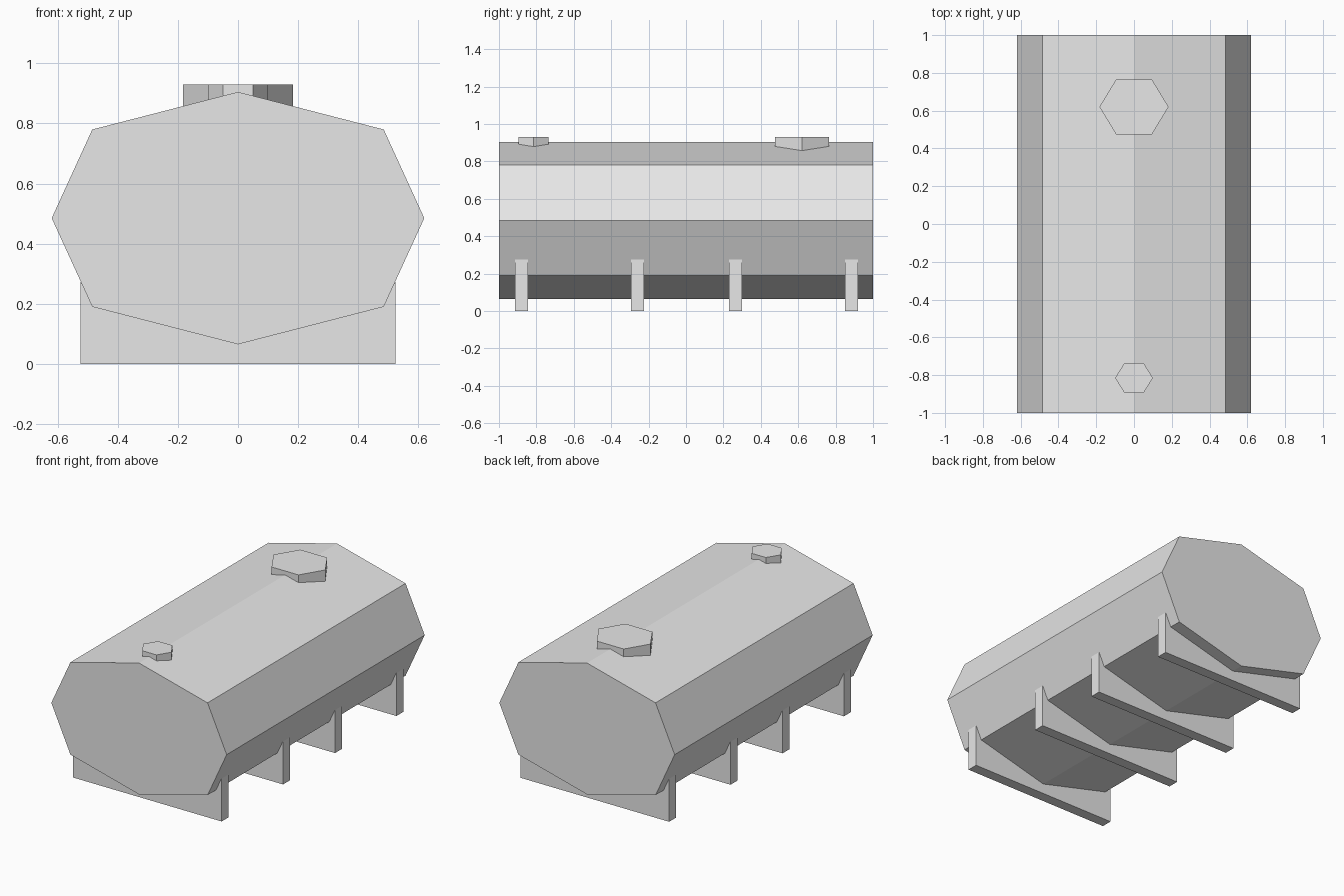
import bpy
import bmesh

cube = bpy.data.objects.get("Cube")
if cube:
    bpy.data.objects.remove(cube, do_unlink=True)

# Single painted grey for the whole tank
grey = bpy.data.materials.new("light_grey")
grey.use_nodes = True
colour = (0.8, 0.8, 0.8, 1)
grey.diffuse_color = colour
grey.node_tree.nodes["Principled BSDF"].inputs["Base Color"].default_value = colour


def extrude_profile(name, points, direction):
    """Close a flat outline of 3D points and extrude it into a solid."""
    bm = bmesh.new()
    face = bm.faces.new([bm.verts.new(p) for p in points])
    result = bmesh.ops.extrude_face_region(bm, geom=[face], use_keep_orig=True)
    verts = [g for g in result["geom"] if isinstance(g, bmesh.types.BMVert)]
    bmesh.ops.translate(bm, verts=verts, vec=direction)
    bmesh.ops.recalc_face_normals(bm, faces=bm.faces)
    mesh = bpy.data.meshes.new(name)
    bm.to_mesh(mesh)
    bm.free()
    mesh.materials.append(grey)
    obj = bpy.data.objects.new(name, mesh)
    bpy.context.collection.objects.link(obj)
    return obj


# Eight-sided tank body lying along y
AXIS_Z, HALF_W, HALF_H = 0.485, 0.62, 0.42
SHOULDER_X, SHOULDER_Z = 0.485, 0.295
outline = [(0, HALF_H), (SHOULDER_X, SHOULDER_Z), (HALF_W, 0), (SHOULDER_X, -SHOULDER_Z),
           (0, -HALF_H), (-SHOULDER_X, -SHOULDER_Z), (-HALF_W, 0), (-SHOULDER_X, SHOULDER_Z)]
extrude_profile("tank_body", [(x, -1, AXIS_Z + z) for x, z in outline], (0, 2, 0))

# Four cradle supports cut to the underside of the tank
cradle = [(-0.525, 0), (0.525, 0), (0.525, 0.275), (0.48, 0.195),
          (0, 0.07), (-0.48, 0.195), (-0.525, 0.275)]
THICK = 0.07
for i, y in enumerate((-0.88, -0.26, 0.265, 0.885)):
    extrude_profile(f"cradle_support_{i + 1}",
                    [(x, y - THICK / 2, z) for x, z in cradle], (0, THICK, 0))


# Hexagonal hatches on the top ridge
def hatch(name, y, radius, flat_x, flat_y):
    hexagon = [(radius, 0), (flat_x, flat_y), (-flat_x, flat_y),
               (-radius, 0), (-flat_x, -flat_y), (flat_x, -flat_y)]
    extrude_profile(name, [(px, y + py, 0.82) for px, py in hexagon], (0, 0, 0.11))


hatch("large_hatch", 0.62, 0.183, 0.095, 0.145)
hatch("small_hatch", -0.815, 0.1, 0.05, 0.08)
